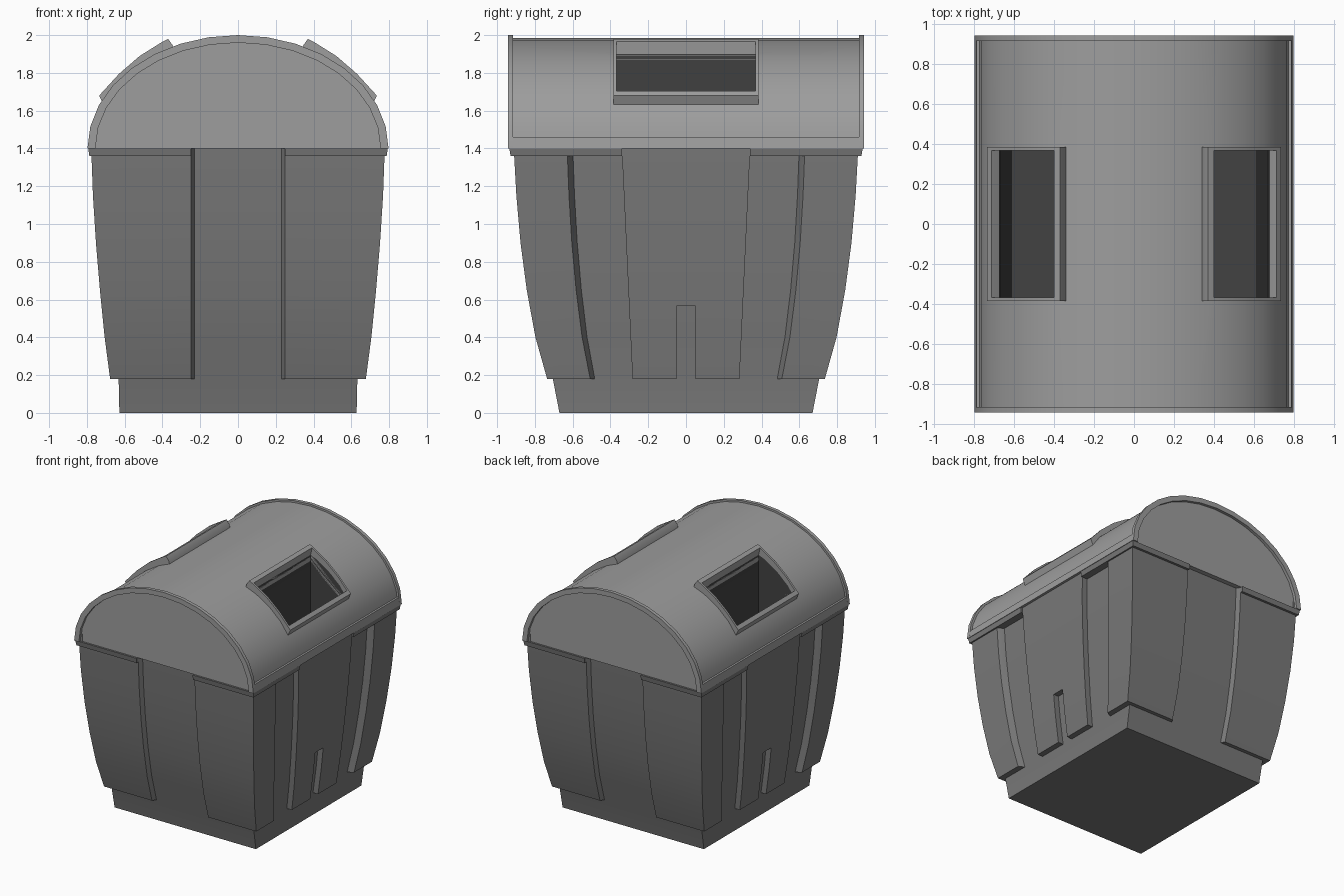
import bpy, bmesh, math

if "Cube" in bpy.data.objects:
    bpy.data.objects.remove(bpy.data.objects["Cube"])

Z = [0.18, 0.40, 0.65, 0.90, 1.15, 1.40]
XO = [.677, .706, .731, .752, .768, .777]   # outer half width by height
YO = [.735, .797, .843, .876, .898, .912]   # outer half depth by height


def grey(name, v):
    m = bpy.data.materials.new(name)
    m.diffuse_color = (v, v, v, 1)
    m.use_nodes = True
    m.node_tree.nodes["Principled BSDF"].inputs["Base Color"].default_value = m.diffuse_color
    return m


LID = grey("lid_grey", .34)
BODY = grey("body_grey", .19)
DARK = grey("inside_dark", .055)


def lerp(tab, z):
    for i in range(len(Z) - 1):
        if z <= Z[i + 1] + 1e-6:
            t = (z - Z[i]) / (Z[i + 1] - Z[i])
            return tab[i] + t * (tab[i + 1] - tab[i])
    return tab[-1]


def loft(name, rings, mat=BODY):
    bm = bmesh.new()
    vs = [[bm.verts.new(p) for p in r] for r in rings]
    n = len(rings[0])
    for a, b in zip(vs, vs[1:]):
        for i in range(n):
            j = (i + 1) % n
            bm.faces.new((a[i], a[j], b[j], b[i]))
    bm.faces.new(vs[0])
    bm.faces.new(vs[-1])
    bmesh.ops.recalc_face_normals(bm, faces=bm.faces[:])
    me = bpy.data.meshes.new(name)
    bm.to_mesh(me)
    bm.free()
    me.materials.append(mat)
    ob = bpy.data.objects.new(name, me)
    bpy.context.collection.objects.link(ob)
    return ob


def prism(name, xz, y0, y1, mat=LID):
    return loft(name, [[(x, y, z) for x, z in xz] for y in (y0, y1)], mat)


def arch(a, b, n=16):
    return [(a * math.cos(math.pi * i / n), 1.40 + b * math.sin(math.pi * i / n))
            for i in range(n + 1)]


def box_ring(x, y, z):
    return [(-x, -y, z), (x, -y, z), (x, y, z), (-x, y, z)]


def cut(ob, cutter, mode):
    m = ob.modifiers.new("opening", 'BOOLEAN')
    m.operation = 'DIFFERENCE'
    m.solver = 'EXACT'
    m.material_mode = mode
    m.object = cutter
    bpy.context.view_layer.objects.active = ob
    bpy.ops.object.modifier_apply(modifier=m.name)


# core of the bin with the plinth at the bottom
core = loft("bin_core", [box_ring(.628, .67, 0)] +
            [box_ring(x - .045, y - .03, z) for x, y, z in zip(XO, YO, Z)])

# raised corner panels and the rim pieces above them
for sx in (1, -1):
    for sy in (1, -1):
        rings = []
        for x, y, z in zip(XO, YO, Z):
            p = [(.225, y - .04), (.25, y), (x, y), (x, .69 * y),
                 (x - .055, .65 * y), (.5, .55)]
            rings.append([(sx * a, sy * b, z) for a, b in p])
        loft("corner_panel", rings)
        rim = []
        for z, e in ((1.36, .006), (1.40, 0)):
            p = [(.25, .85), (.25, .935 - e), (.793 - e, .935 - e),
                 (.793 - e, .34), (.72, .34), (.70, .80)]
            rim.append([(sx * a, sy * b, z) for a, b in p])
        loft("rim_corner", rim)


# raised centre panel on each side, with a slot at the foot
def side_panel(name, s, levels, lo, hi):
    rings = []
    for z in levels:
        x = lerp(XO, z)
        h = .283 + .057 * (z - .18) / 1.22
        a, b = (h * v if abs(v) == 1 else v for v in (lo, hi))
        rings.append([(s * (x - .055), a, z), (s * x, a, z),
                      (s * x, b, z), (s * (x - .055), b, z)])
    loft(name, rings)


for s in (1, -1):
    side_panel("side_panel_leg", s, [.18, .40, .565], -1, -.05)
    side_panel("side_panel_leg", s, [.18, .40, .565], .05, 1)
    side_panel("side_panel_upper", s, [.565] + Z[2:], -1, 1)

# barrel lid
lid = prism("lid", arch(.78, .585), -.92, .92)
for s in (1, -1):
    # arched flange at each end, straight flange along each side
    prism("lid_end_flange", arch(.797, .60) + arch(.755, .56)[::-1],
          s * .915, s * .943)
    prism("lid_side_flange", [(s * .74, 1.40), (s * .797, 1.40),
                              (s * .788, 1.46), (s * .74, 1.46)], -.925, .925)

# framed openings with deep, dark chutes
for s in (1, -1):
    frame = prism("opening_frame", [(s * x, z) for x, z in (
        (.335, 1.90), (.345, 1.945), (.37, 1.98), (.40, 1.965), (.52, 1.89),
        (.63, 1.795), (.735, 1.68), (.71, 1.625), (.66, 1.62), (.5, 1.75))],
        -.385, .385)
    cutter = prism("chute_cutter", [(s * x, z) for x, z in (
        (.40, 2.1), (.40, 1.96), (.385, 1.89), (.40, .02), (.61, .02),
        (.67, 1.67), (.712, 1.705), (.85, 1.80), (.85, 2.1))],
        -.368, .368, DARK)
    cut(frame, cutter, 'INDEX')
    cut(lid, cutter, 'TRANSFER')
    cut(core, cutter, 'TRANSFER')
    bpy.data.objects.remove(cutter)

# smooth shading with sharp edges kept
for ob in bpy.context.collection.objects:
    ob.select_set(True)
    bpy.context.view_layer.objects.active = ob
bpy.ops.object.shade_smooth_by_angle(angle=math.radians(25))
